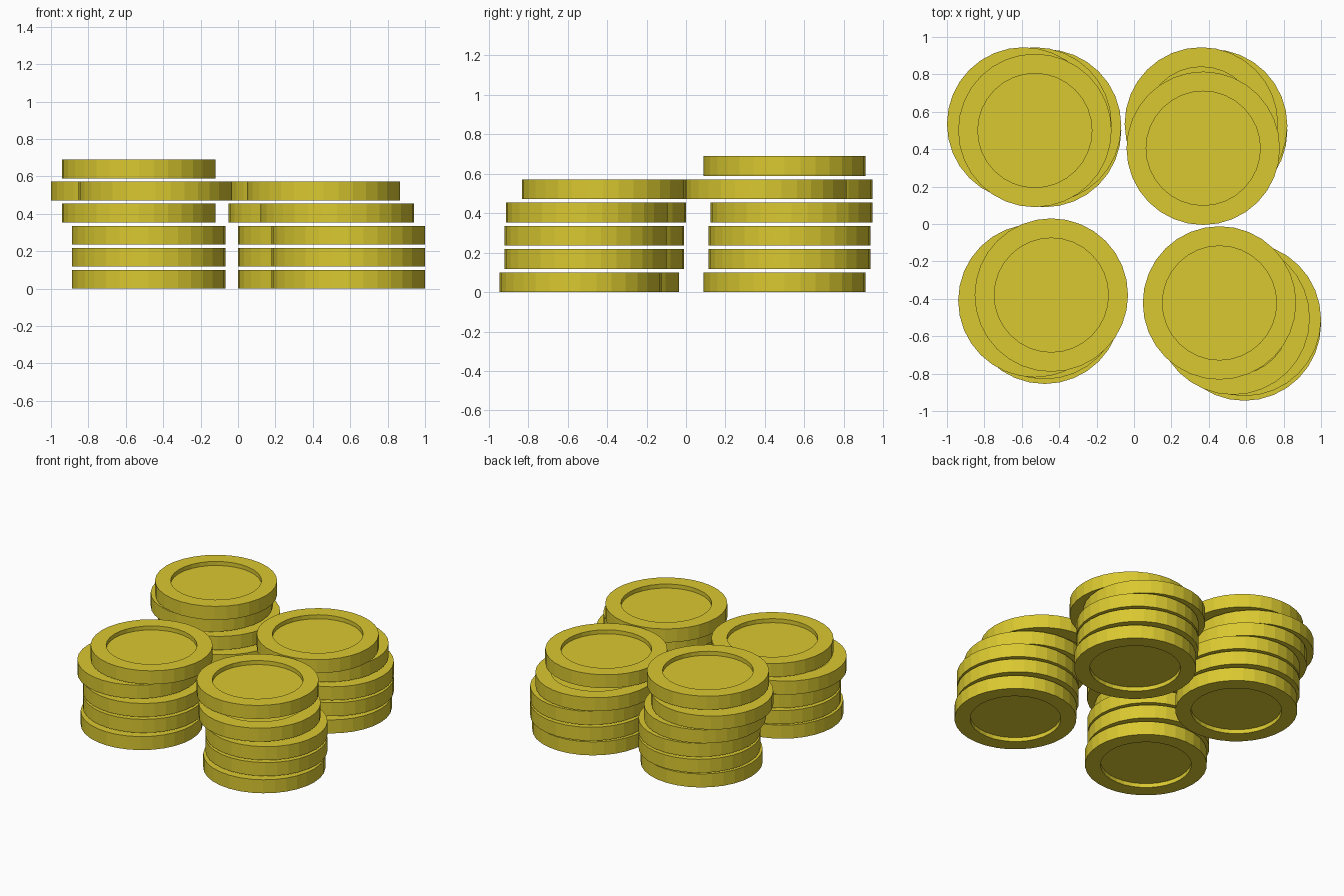
import bpy, bmesh, math

if "Cube" in bpy.data.objects:
    bpy.data.objects.remove(bpy.data.objects["Cube"])

R, INNER, THICK, PITCH, DEPTH, SIDES = 0.41, 0.305, 0.10, 0.118, 0.03, 32

gold = bpy.data.materials.new("gold")
gold.diffuse_color = (0.70, 0.58, 0.03, 1)
gold.use_nodes = True
gold.node_tree.nodes["Principled BSDF"].inputs["Base Color"].default_value = gold.diffuse_color


def coin_mesh():
    """Disc with a round recess on both faces: a closed profile spun about z."""
    profile = [(INNER, DEPTH), (INNER, 0), (R, 0), (R, THICK),
               (INNER, THICK), (INNER, THICK - DEPTH)]
    bm = bmesh.new()
    rings = []
    for r, z in profile:
        rings.append([bm.verts.new((r * math.cos(2 * math.pi * i / SIDES),
                                    r * math.sin(2 * math.pi * i / SIDES), z))
                      for i in range(SIDES)])
    for a, b in zip(rings, rings[1:]):
        for i in range(SIDES):
            j = (i + 1) % SIDES
            bm.faces.new((a[i], a[j], b[j], b[i]))
    bm.faces.new(rings[0])
    bm.faces.new(rings[-1])
    bmesh.ops.recalc_face_normals(bm, faces=bm.faces)
    mesh = bpy.data.meshes.new("coin")
    bm.to_mesh(mesh)
    bm.free()
    mesh.materials.append(gold)
    return mesh


# Coin centres of each stack, bottom to top
stacks = {
    "back_left": [(-0.478, 0.50), (-0.478, 0.525), (-0.478, 0.525),
                  (-0.53, 0.535), (-0.59, 0.535), (-0.53, 0.50)],
    "back_right": [(0.41, 0.50), (0.41, 0.525), (0.41, 0.525),
                   (0.36, 0.535), (0.37, 0.405)],
    "front_left": [(-0.478, -0.445), (-0.478, -0.42), (-0.478, -0.42),
                   (-0.53, -0.41), (-0.442, -0.38)],
    "front_right": [(0.59, -0.535), (0.59, -0.51), (0.59, -0.51),
                    (0.53, -0.503), (0.457, -0.422)],
}

mesh = coin_mesh()
for name, centres in stacks.items():
    for level, (x, y) in enumerate(centres):
        coin = bpy.data.objects.new(f"{name}_coin_{level + 1}", mesh)
        coin.location = (x, y, level * PITCH)
        bpy.context.collection.objects.link(coin)
